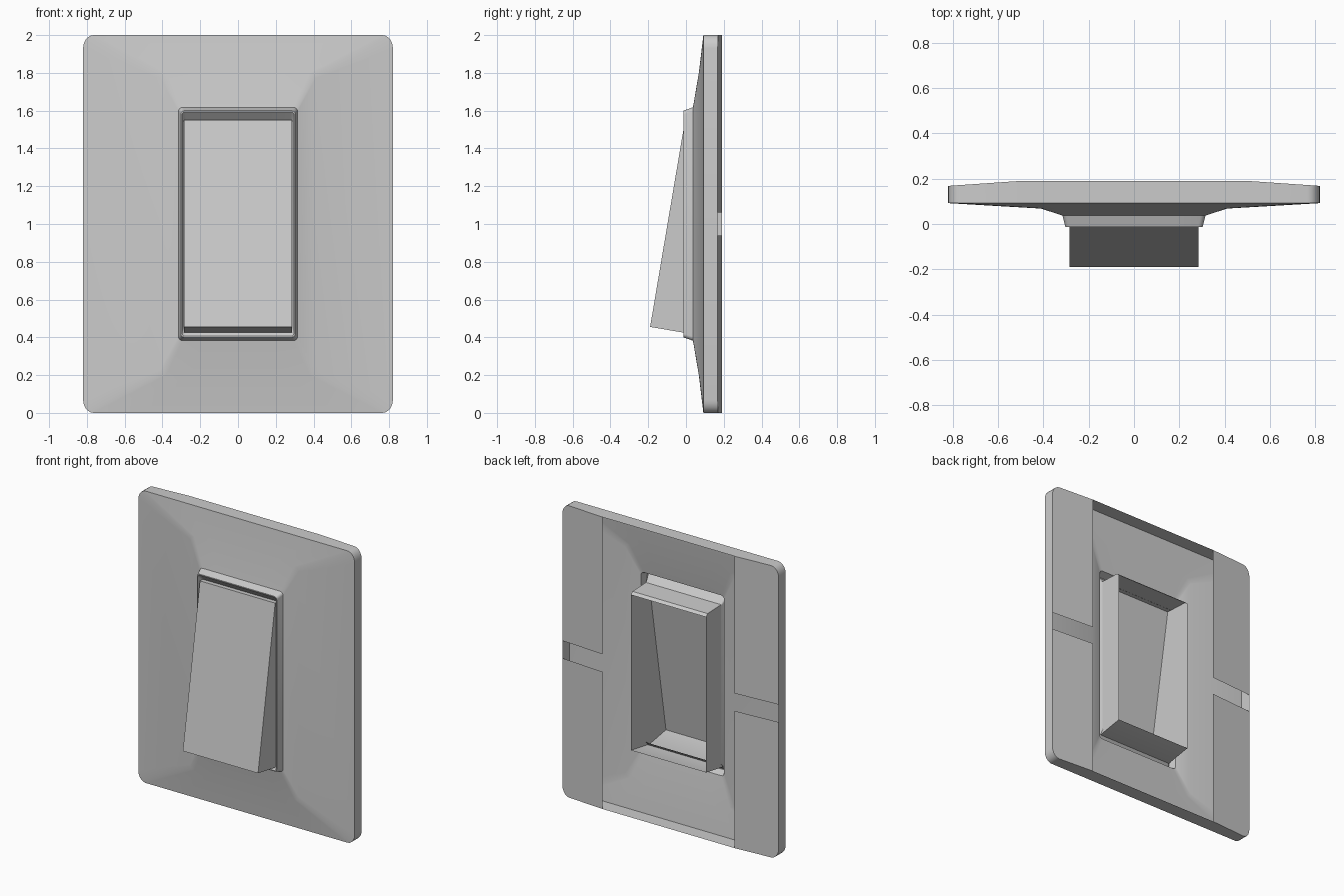
import bpy, bmesh
from math import sin, cos, pi, radians

if "Cube" in bpy.data.objects:
    bpy.data.objects.remove(bpy.data.objects["Cube"])

W, SPLIT = 0.82, 0.5            # half width, where the back pads begin
BACK, EDGE = 0.19, 0.168        # back depth at the middle and at the side edges


def back_y(x):
    return BACK - max(0, abs(x) - SPLIT) / (W - SPLIT) * (BACK - EDGE)


def rounded_loop(w, h, rx, rz, seg=5):
    """Rounded rectangle centred on z = 1, with split points on top and bottom edges."""
    quarter = [(w - rx + rx * cos(i / seg * pi / 2), h - rz + rz * sin(i / seg * pi / 2))
               for i in range(seg + 1)] + [(w * SPLIT / W, h)]
    right_to_left = quarter + [(-x, z) for x, z in reversed(quarter)]
    pts = right_to_left + [(-x, -z) for x, z in right_to_left]
    return [(x, z + 1) for x, z in pts]


def finish(name, bm):
    bmesh.ops.remove_doubles(bm, verts=bm.verts, dist=1e-5)
    bmesh.ops.recalc_face_normals(bm, faces=bm.faces)
    me = bpy.data.meshes.new(name)
    bm.to_mesh(me)
    bm.free()
    ob = bpy.data.objects.new(name, me)
    bpy.context.collection.objects.link(ob)
    bpy.ops.object.select_all(action='DESELECT')
    bpy.context.view_layer.objects.active = ob
    ob.select_set(True)
    bpy.ops.object.shade_smooth_by_angle(angle=radians(25))
    return ob


# Wall plate: thin shell from the back rim, over the face, to the collar lip
bm = bmesh.new()
outer = rounded_loop(W, 1.0, 0.055, 0.07)
rings = [[bm.verts.new((x, back_y(x), z)) for x, z in outer]]
for w, h, rx, rz, y in [(W, 1.0, 0.055, 0.07, 0.092),
                        (0.41, 0.80, 0.03, 0.03, 0.068),
                        (0.315, 0.618, 0.022, 0.022, 0.037),
                        (0.303, 0.600, 0.020, 0.020, -0.013),
                        (0.297, 0.594, 0.018, 0.018, -0.013),
                        (0.286, 0.546, 0.010, 0.010, 0.03)]:
    rings.append([bm.verts.new((x, y, z)) for x, z in rounded_loop(w, h, rx, rz)])
for a, b in zip(rings, rings[1:]):
    n = len(a)
    for i in range(n):
        j = (i + 1) % n
        bm.faces.new((a[i], a[j], b[j], b[i]))

# Back pads: sloped strips either side, interrupted by a slot at mid height
corner = [p for p in outer if p[0] > SPLIT - 1e-4 and p[1] > 1]
pad = [(SPLIT, 1.06), (W, 1.06)] + corner
for sx in (1, -1):
    for sz in (1, -1):
        bm.faces.new([bm.verts.new((sx * x, back_y(x), 1 + sz * (z - 1))) for x, z in pad])
finish("wall_plate", bm)

# Rocker: tilted wedge, hollow and open at the back
profile = [(0.19, 1.525), (0.172, 1.542), (-0.005, 1.55), (-0.19, 0.455),
           (-0.012, 0.425), (0.19, 0.46)]
bm = bmesh.new()
sides = [[bm.verts.new((x, y, z)) for y, z in profile] for x in (-0.285, 0.285)]
for side in sides:
    bm.faces.new(side)
a, b = sides
for i in range(len(profile) - 1):
    bm.faces.new((a[i], a[i + 1], b[i + 1], b[i]))
finish("rocker", bm)
